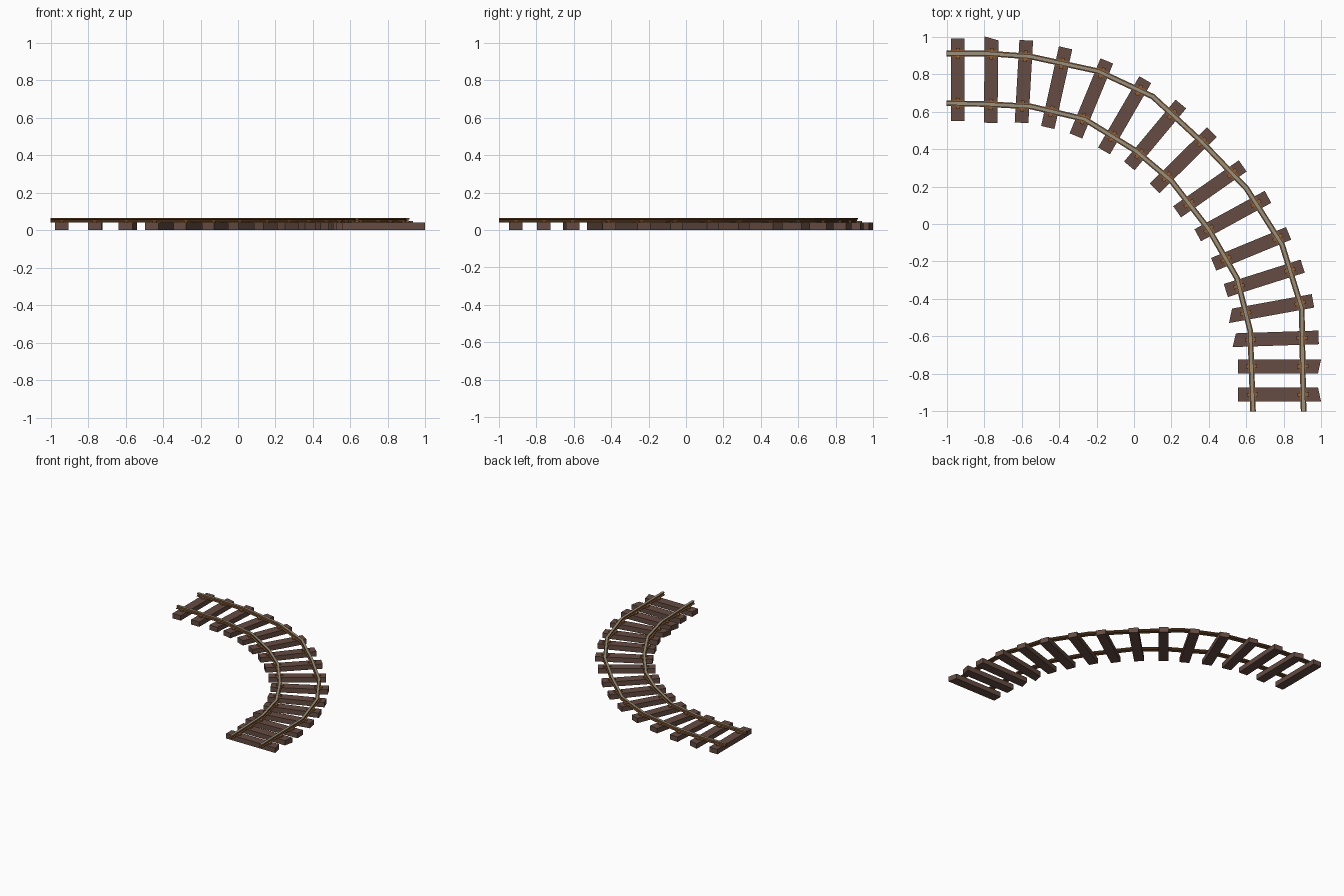
import bpy
import bmesh
from mathutils import Vector
from mathutils.geometry import intersect_line_line_2d

if "Cube" in bpy.data.objects:
    bpy.data.objects.remove(bpy.data.objects["Cube"], do_unlink=True)


def make_material(name, color):
    mat = bpy.data.materials.new(name)
    mat.use_nodes = True
    rgba = (*color, 1.0)
    mat.diffuse_color = rgba
    mat.node_tree.nodes["Principled BSDF"].inputs["Base Color"].default_value = rgba
    return mat


wood = make_material("dark wood", (0.13, 0.072, 0.055))
steel = make_material("worn steel", (0.33, 0.28, 0.2))
rust = make_material("rail rust", (0.2, 0.088, 0.032))
orange_rust = make_material("orange rust", (0.28, 0.115, 0.04))


def finish(bm, name, materials):
    bmesh.ops.recalc_face_normals(bm, faces=bm.faces)
    mesh = bpy.data.meshes.new(name)
    bm.to_mesh(mesh)
    bm.free()
    for mat in materials:
        mesh.materials.append(mat)
    obj = bpy.data.objects.new(name, mesh)
    bpy.context.collection.objects.link(obj)
    return obj


def add_beam(bm, start, end, width, low, high, skew_start=0.0, skew_end=0.0):
    """Box from start to end on the ground plane, with optionally slanted ends."""
    along = (end - start).normalized()
    side = Vector((-along.y, along.x)) * width / 2
    corners = [
        start + side + along * skew_start, start - side - along * skew_start,
        end - side - along * skew_end, end + side + along * skew_end,
    ]
    bottom = [bm.verts.new((*c, low)) for c in corners]
    top = [bm.verts.new((*c, high)) for c in corners]
    bm.faces.new(bottom[::-1])
    bm.faces.new(top)
    for i in range(len(corners)):
        j = (i + 1) % len(corners)
        bm.faces.new((bottom[i], bottom[j], top[j], top[i]))


TIE_TOP = 0.04
RAIL_TOP = 0.065

# Sleepers: outer end, inner end, slant of each end
sleepers = [
    ((-0.94, 0.99), (-0.94, 0.55), 0, 0),
    ((-0.76, 0.99), (-0.765, 0.54), 0.01, 0),
    ((-0.575, 0.98), (-0.6, 0.54), 0, 0),
    ((-0.365, 0.94), (-0.46, 0.515), 0, 0),
    ((-0.145, 0.87), (-0.31, 0.47), 0, 0),
    ((0.06, 0.77), (-0.16, 0.39), 0, 0),
    ((0.25, 0.64), (-0.025, 0.31), 0, 0),
    ((0.415, 0.49), (0.11, 0.19), 0, 0),
    ((0.58, 0.31), (0.23, 0.065), 0, 0),
    ((0.715, 0.145), (0.34, -0.06), 0, 0),
    ((0.825, -0.05), (0.425, -0.215), 0, 0),
    ((0.9, -0.225), (0.49, -0.355), 0, 0),
    ((0.955, -0.41), (0.515, -0.49), 0, 0.015),
    ((0.985, -0.605), (0.535, -0.62), 0, 0.01),
    ((0.99, -0.76), (0.555, -0.76), 0.008, 0),
    ((0.99, -0.91), (0.555, -0.91), -0.008, 0),
]
sleepers = [(Vector(a), Vector(b), s, t) for a, b, s, t in sleepers]
for number, (outer, inner, slant_a, slant_b) in enumerate(sleepers, 1):
    bm = bmesh.new()
    add_beam(bm, outer, inner, 0.073, 0.0, TIE_TOP, slant_a, slant_b)
    finish(bm, f"sleeper_{number}", [wood])

# Rail centre lines
rail_paths = {
    "outer": [(-1, 0.91), (-0.78, 0.91), (-0.55, 0.893), (-0.19, 0.815),
              (0.1, 0.68), (0.36, 0.44), (0.6, 0.19), (0.79, -0.11),
              (0.895, -0.45), (0.9, -0.75), (0.905, -1)],
    "inner": [(-1, 0.645), (-0.8, 0.64), (-0.55, 0.627), (-0.265, 0.56),
              (0.01, 0.39), (0.2, 0.23), (0.4, -0.03), (0.55, -0.29),
              (0.62, -0.57), (0.635, -1)],
}

# Half of the rail section: foot, web and head
half_section = [(0.015, 0.041), (0.015, 0.045), (0.005, 0.048),
                (0.005, 0.055), (0.01, 0.058), (0.01, RAIL_TOP)]
section = half_section + [(-x, z) for x, z in reversed(half_section)]
head_edge = len(half_section) - 1


def build_rail(name, path):
    bm = bmesh.new()
    rings = []
    for i, point in enumerate(path):
        before = (point - path[max(i - 1, 0)]).normalized()
        after = (path[min(i + 1, len(path) - 1)] - point).normalized()
        if i == 0 or i == len(path) - 1:
            # End cuts follow the edge of the track piece
            across = Vector((0, -1)) if i == 0 else Vector((-1, 0))
        else:
            tangent = (before + after).normalized()
            across = Vector((tangent.y, -tangent.x)) / tangent.dot(after)
        rings.append([bm.verts.new((*(point + across * x), z)) for x, z in section])
    for ring, following in zip(rings, rings[1:]):
        for k in range(len(section)):
            n = (k + 1) % len(section)
            face = bm.faces.new((ring[k], ring[n], following[n], following[k]))
            face.material_index = 1 if k == head_edge else 0
    bm.faces.new(rings[0])
    bm.faces.new(rings[-1][::-1])
    finish(bm, name, [rust, steel])


def build_fasteners(name, path):
    """Foot plate and cross clip wherever the rail passes over a sleeper."""
    bm = bmesh.new()
    for outer, inner, _, _ in sleepers:
        for a, b in zip(path, path[1:]):
            hit = intersect_line_line_2d(a, b, outer, inner)
            if hit is None:
                continue
            along = (b - a).normalized()
            across = Vector((-along.y, along.x))
            add_beam(bm, hit - along * 0.03, hit + along * 0.03,
                     0.036, TIE_TOP - 0.002, TIE_TOP + 0.004)
            for sign in (-1, 1):
                add_beam(bm, hit + across * sign * 0.008, hit + across * sign * 0.03,
                         0.02, TIE_TOP - 0.002, TIE_TOP + 0.009)
            break
    finish(bm, name, [orange_rust])


for label, points in rail_paths.items():
    path = [Vector(p) for p in points]
    build_rail(f"{label}_rail", path)
    build_fasteners(f"{label}_rail_fasteners", path)
